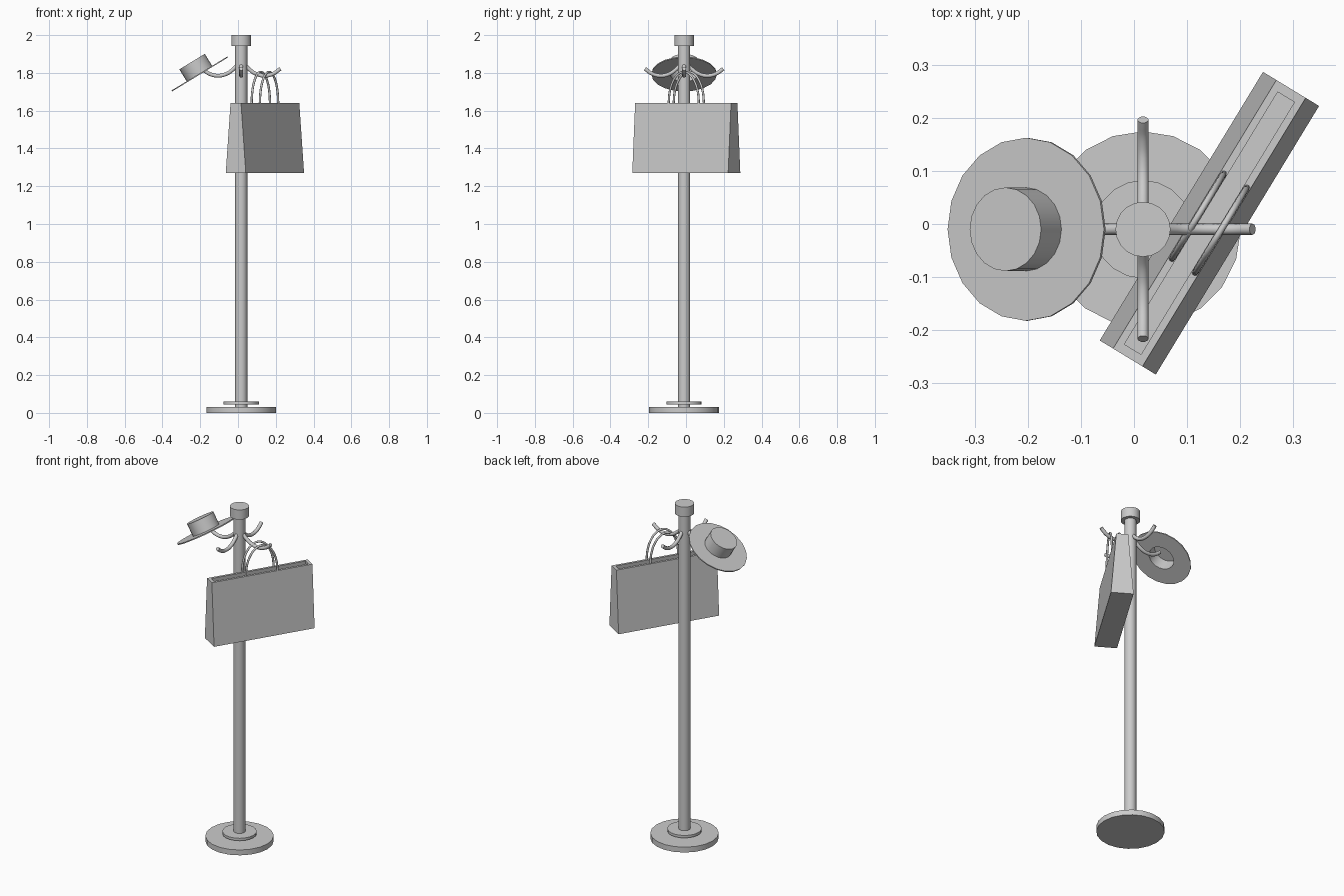
import bpy, bmesh, math
from mathutils import Matrix, Vector

if "Cube" in bpy.data.objects:
    bpy.data.objects.remove(bpy.data.objects["Cube"])

CX, CY = 0.017, -0.01   # pole axis
SIDES = 20


def skin(name, rings, matrix, smooth=True):
    """Join a chain of equal-length point rings and cap both ends."""
    bm = bmesh.new()
    loops = [[bm.verts.new(p) for p in ring] for ring in rings]
    n = len(loops[0])
    for a, b in zip(loops, loops[1:]):
        for i in range(n):
            j = (i + 1) % n
            bm.faces.new((a[i], a[j], b[j], b[i]))
    bm.faces.new(loops[0])
    bm.faces.new(loops[-1])
    bmesh.ops.recalc_face_normals(bm, faces=bm.faces)
    me = bpy.data.meshes.new(name)
    bm.to_mesh(me)
    bm.free()
    ob = bpy.data.objects.new(name, me)
    bpy.context.collection.objects.link(ob)
    ob.matrix_world = matrix
    if smooth:
        bpy.ops.object.select_all(action='DESELECT')
        ob.select_set(True)
        bpy.context.view_layer.objects.active = ob
        bpy.ops.object.shade_smooth_by_angle(angle=math.radians(30))
    return ob


def circle(r, z):
    return [(r * math.cos(2 * math.pi * i / SIDES),
             r * math.sin(2 * math.pi * i / SIDES), z) for i in range(SIDES)]


def lathe(name, profile, matrix):
    return skin(name, [circle(r, z) for r, z in profile], matrix)


def rect(l, w, z):
    return [(-l, -w, z), (l, -w, z), (l, w, z), (-l, w, z)]


def tube_data(name, points, radius):
    cu = bpy.data.curves.new(name, 'CURVE')
    cu.dimensions = '3D'
    cu.bevel_depth = radius
    cu.bevel_resolution = 3
    cu.resolution_u = 5
    cu.use_fill_caps = True
    sp = cu.splines.new('BEZIER')
    sp.bezier_points.add(len(points) - 1)
    for bp, p in zip(sp.bezier_points, points):
        bp.co = p
        bp.handle_left_type = bp.handle_right_type = 'AUTO'
    return cu


def place(name, data, matrix):
    ob = bpy.data.objects.new(name, data)
    bpy.context.collection.objects.link(ob)
    ob.matrix_world = matrix


# Stand: base, collar, pole, cap
axis = Matrix.Translation((CX, CY, 0))
lathe("base", [(0.185, 0), (0.185, 0.032)], axis)
lathe("collar", [(0.093, 0.044), (0.093, 0.059)], axis)
lathe("pole", [(0.032, 0.03), (0.032, 1.95)], axis)
lathe("cap", [(0.052, 1.942), (0.052, 2.0)], axis)

# Four hooks around the pole
hook = tube_data("hook", [(0.02, 0, 1.842), (0.045, 0, 1.817), (0.08, 0, 1.794),
                          (0.125, 0, 1.785), (0.17, 0, 1.796), (0.207, 0, 1.822)], 0.0105)
for i in range(4):
    place(f"hook_{i + 1}", hook, axis @ Matrix.Rotation(i * math.pi / 2, 4, 'Z'))

# Hat: solid-walled crown and brim, hollow below
lathe("hat", [(0.079, 0.077), (0.079, 0.003), (0.173, 0.003),
              (0.173, -0.003), (0.073, -0.003), (0.073, 0.070)],
      Matrix.Translation((-0.203, CY, 1.794)) @ Matrix.Rotation(math.radians(-31.3), 4, 'Y'))

# Bag: tapered, open at the top
bag = Matrix.Translation((0.1425, 0.0015, 0)) @ Matrix.Rotation(math.radians(58.7), 4, 'Z')
skin("bag", [rect(0.297, 0.062, 1.27), rect(0.297, 0.0325, 1.64),
             rect(0.279, 0.0185, 1.64), rect(0.279, 0.046, 1.285)], bag, smooth=False)

# Two arched bag handles
arch = [(-0.094 * math.cos(t), 0, 1.635 + 0.17 * math.sin(t))
        for t in (math.pi * i / 8 for i in range(9))]
handle = tube_data("bag_handle", arch, 0.006)
for side, y in (("left", 0.0255), ("right", -0.0255)):
    place(f"bag_handle_{side}", handle, bag @ Matrix.Translation((0, y, 0)))
